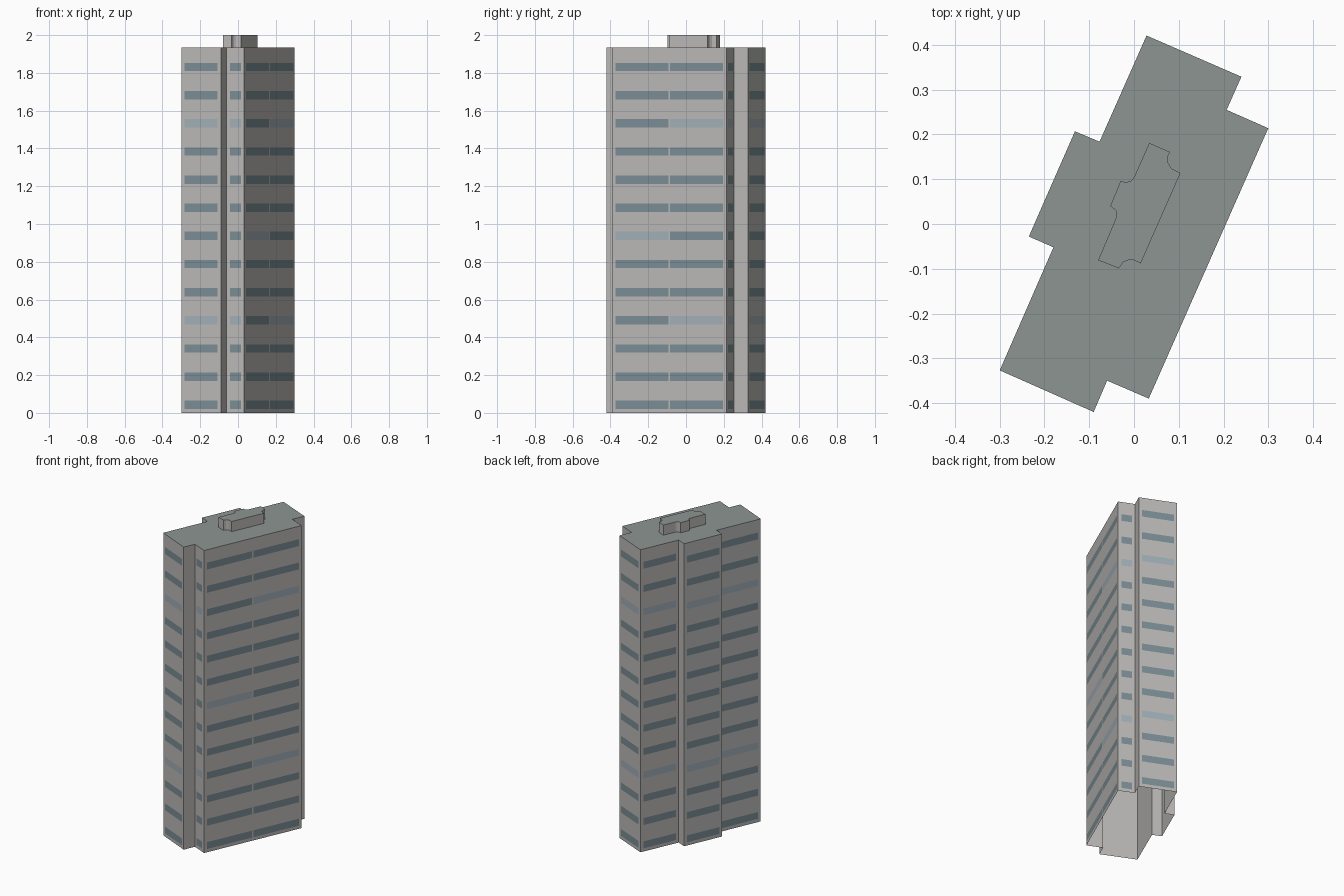
import bpy
from mathutils import Vector

if "Cube" in bpy.data.objects:
    bpy.data.objects.remove(bpy.data.objects["Cube"])

ROOF_Z, TOP_Z = 1.935, 2.0
FLOORS, FIRST_Z, STEP, HALF_H = 13, 0.043, 0.149, 0.022


def material(name, rgb):
    m = bpy.data.materials.new(name)
    m.diffuse_color = (*rgb, 1)
    m.use_nodes = True
    m.node_tree.nodes["Principled BSDF"].inputs["Base Color"].default_value = m.diffuse_color
    return m


WALL = material("wall_grey", (0.50, 0.49, 0.48))
ROOF = material("roof_grey_green", (0.27, 0.30, 0.285))
GLASS = material("window_slate", (0.20, 0.27, 0.30))
PALE = material("window_pale", (0.36, 0.43, 0.48))


def add_mesh(name, verts, faces, mats, indices):
    me = bpy.data.meshes.new(name)
    me.from_pydata(verts, [], faces)
    for m in mats:
        me.materials.append(m)
    for p, i in zip(me.polygons, indices):
        p.material_index = i
    ob = bpy.data.objects.new(name, me)
    bpy.context.collection.objects.link(ob)
    return ob


def open_prism(name, outline, z0, z1):
    """Walls plus a roof cap, open underneath; outline is clockwise from above."""
    n = len(outline)
    verts = [(x, y, z) for z in (z0, z1) for x, y in outline]
    faces = [(i, i + n, (i + 1) % n + n, (i + 1) % n) for i in range(n)]
    faces.append(tuple(reversed(range(n, 2 * n))))
    return add_mesh(name, verts, faces, (WALL, ROOF), [0] * n + [1])


# Tower body with stepped plan
plan = [(0.028, 0.421), (0.24, 0.329), (0.207, 0.255), (0.30, 0.214),
        (0.033, -0.39), (-0.06, -0.35), (-0.09, -0.42), (-0.30, -0.327),
        (-0.18, -0.052), (-0.235, -0.028), (-0.132, 0.207), (-0.077, 0.184)]
open_prism("tower_body", plan, 0, ROOF_Z)

# Rooftop plant room with scooped corners
plant = [(0.034, 0.181), (0.08, 0.161), (0.075, 0.149), (0.076, 0.137), (0.084, 0.124),
         (0.104, 0.114), (0.015, -0.088), (0.0, -0.081), (-0.011, -0.080), (-0.024, -0.085),
         (-0.034, -0.099), (-0.08, -0.081), (-0.039, 0.016), (-0.040, 0.030),
         (-0.053, 0.040), (-0.03, 0.096), (-0.018, 0.093), (-0.007, 0.096), (0.0, 0.104)]
open_prism("rooftop_plant_room", plant, ROOF_Z, TOP_Z)

# Window bands: the long wall has two per floor, other main walls have one
verts, faces, indices = [], [], []
for i, p in enumerate(plan):
    a, b = Vector(p), Vector(plan[(i + 1) % len(plan)])
    length = (b - a).length
    if length < 0.09:
        continue
    d = (b - a) / length
    out = Vector((-d.y, d.x)) * 0.001
    m, mid, gap = 0.019, length / 2, 0.005
    spans = [(m, mid - gap), (mid + gap, length - m)] if length > 0.5 else [(m, length - m)]
    for k, (s, t) in enumerate(spans):
        pale_floors = (6,) if k == 1 else (3, 10)
        l, r = a + d * s + out, a + d * t + out
        for f in range(FLOORS):
            z = FIRST_Z + STEP * f
            n = len(verts)
            verts += [(l.x, l.y, z - HALF_H), (l.x, l.y, z + HALF_H),
                      (r.x, r.y, z + HALF_H), (r.x, r.y, z - HALF_H)]
            faces.append((n, n + 1, n + 2, n + 3))
            indices.append(1 if f in pale_floors else 0)
add_mesh("window_bands", verts, faces, (GLASS, PALE), indices)
